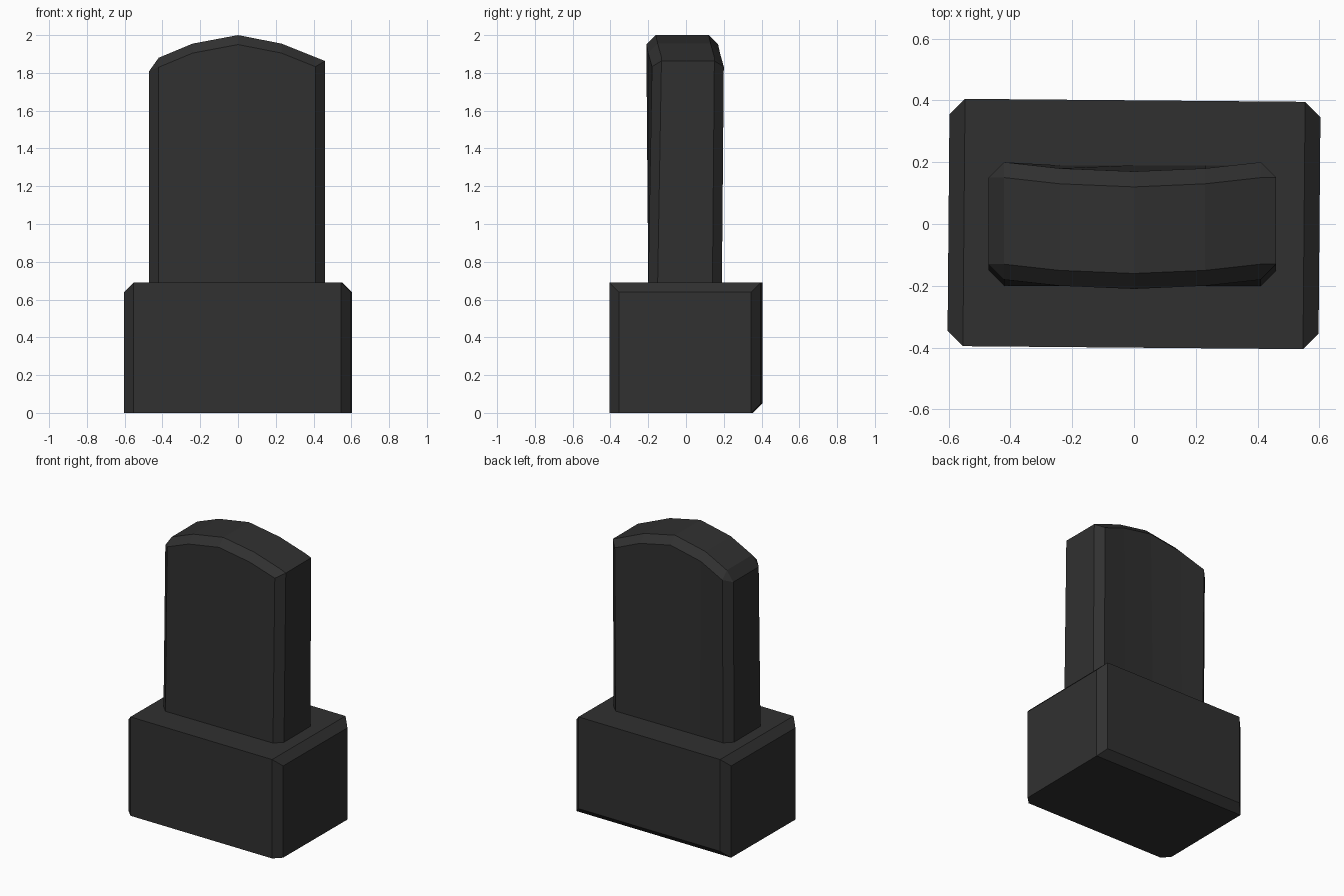
import bpy, bmesh, math
from mathutils import Matrix

if "Cube" in bpy.data.objects:
    bpy.data.objects.remove(bpy.data.objects["Cube"])

stone = bpy.data.materials.new("dark stone")
stone.diffuse_color = (0.03, 0.03, 0.03, 1)
stone.use_nodes = True
stone.node_tree.nodes["Principled BSDF"].inputs["Base Color"].default_value = stone.diffuse_color
C = 0.05       # chamfer width
BASE_H = 0.69


def add_object(name, bm):
    bmesh.ops.recalc_face_normals(bm, faces=bm.faces)
    me = bpy.data.meshes.new(name)
    bm.to_mesh(me)
    bm.free()
    me.materials.append(stone)
    ob = bpy.data.objects.new(name, me)
    bpy.context.collection.objects.link(ob)


# Plinth: block with chamfered corners, top side edges and lower back edge
bm = bmesh.new()
bmesh.ops.create_cube(bm, size=1, matrix=Matrix.Translation((0, 0, BASE_H / 2))
                      @ Matrix.Diagonal((1.2, 0.8, BASE_H, 1)))


def chamfered(e):
    a, b = e.verts[0].co, e.verts[1].co
    m, d = (a + b) / 2, a - b
    if abs(d.z) > 0.1:
        return True
    if abs(d.y) > 0.1:
        return m.z > 0.5
    return m.z < 0.1 and m.y > 0


bmesh.ops.bevel(bm, geom=[e for e in bm.edges if chamfered(e)], offset=C,
                segments=1, affect='EDGES')
bmesh.ops.rotate(bm, verts=bm.verts, matrix=Matrix.Rotation(math.radians(-0.5), 3, 'Z'))
add_object("plinth", bm)

# Headstone: slightly bowed slab lofted along x; (x, top height, bow, inset)
stations = [(-0.47, 1.81, 0.0, C), (-0.42, 1.88, 0.0, 0), (-0.24, 1.955, 0.02, 0),
            (0, 2.0, 0.03, 0), (0.23, 1.955, 0.02, 0), (0.41, 1.883, 0.0, 0),
            (0.46, 1.863, 0.0, C)]
bm = bmesh.new()
rings = []
for x, top, bow, inset in stations:
    f, b = -0.18 + inset - bow, 0.2 - inset - bow      # front and back at the top
    f0, b0 = -0.2 + inset, 0.19 - inset                # front and back at the foot
    c = 0 if inset else C
    pts = [(f0, BASE_H), (f, top - c), (f + c, top), (b - c, top), (b, top - c), (b0, BASE_H)]
    rings.append([bm.verts.new((x, y, z)) for y, z in pts])
for r, s in zip(rings, rings[1:]):
    for i in range(6):
        j = (i + 1) % 6
        bm.faces.new((r[i], r[j], s[j], s[i]))
bm.faces.new(rings[0])
bm.faces.new(rings[-1])
bmesh.ops.remove_doubles(bm, verts=bm.verts, dist=0.0005)
add_object("headstone", bm)
